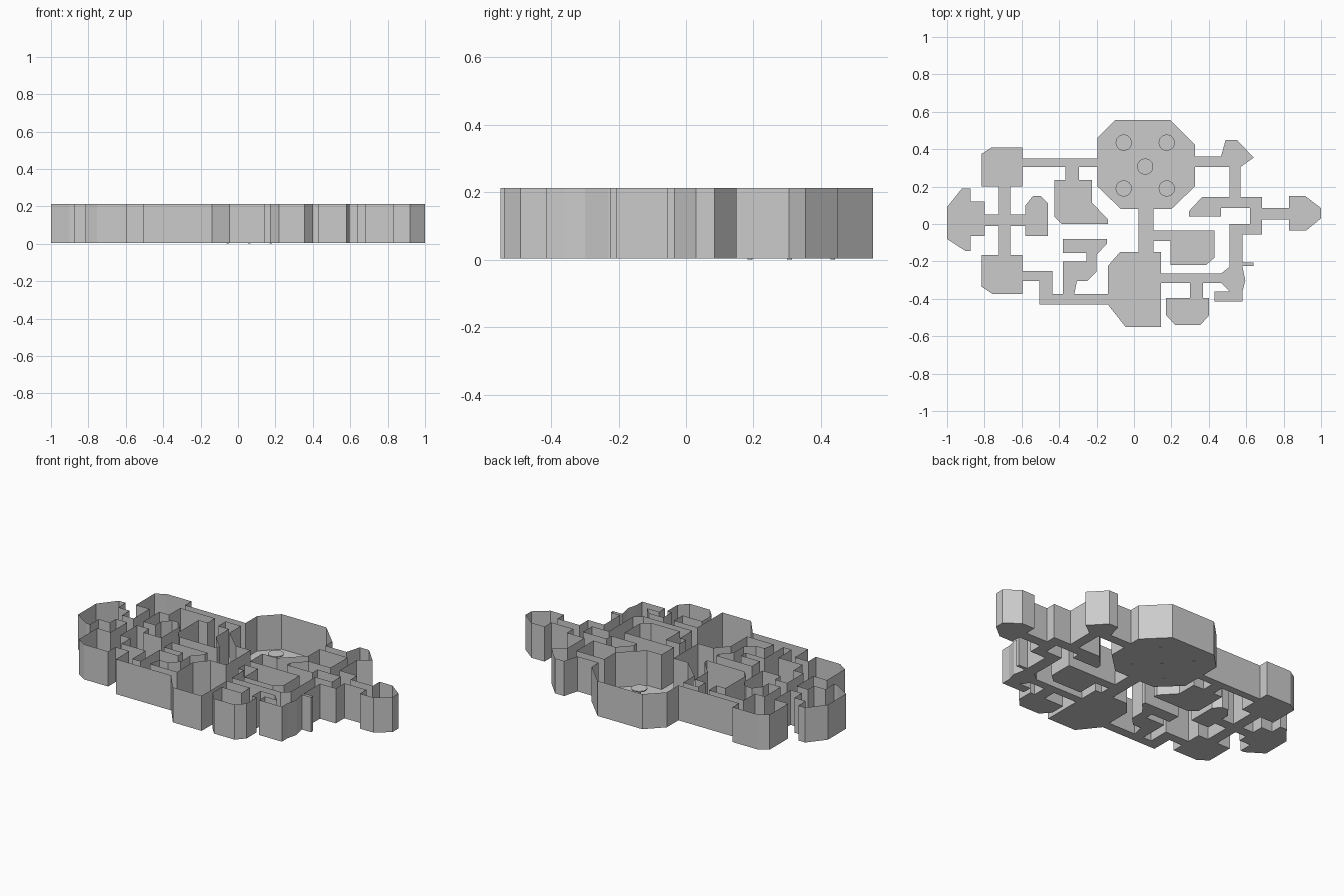
import bpy, bmesh, math
from mathutils import Vector
from mathutils.geometry import delaunay_2d_cdt

if "Cube" in bpy.data.objects:
    bpy.data.objects.remove(bpy.data.objects["Cube"])

FLOOR, TOP = 0.003, 0.212


def box(x0, x1, y0, y1):
    return [(x0, y0), (x1, y0), (x1, y1), (x0, y1)]


# Room floor plans
cafeteria = [(-.195, .46), (-.10, .555), (.195, .555), (.325, .425),
             (.325, .20), (.20, .08), (-.07, .08), (-.195, .20)]
upper_left = [(-.815, .375), (-.76, .41), (-.595, .41), (-.595, .20), (-.815, .20)]
far_left = [(-1, .09), (-.92, .19), (-.875, .19), (-.875, .12), (-.80, .12),
            (-.80, -.065), (-.875, -.065), (-.875, -.145), (-.90, -.145), (-1, -.08)]
inner_left = [(-.58, .10), (-.54, .15), (-.50, .15), (-.46, .11), (-.46, -.065), (-.58, -.065)]
lower_left = [(-.815, -.165), (-.595, -.165), (-.595, -.375), (-.755, -.375), (-.815, -.335)]
hook_room = [(-.38, -.08), (-.145, -.08), (-.145, -.105), (-.20, -.165), (-.20, -.255),
             (-.25, -.305), (-.305, -.305), (-.32, -.38), (-.38, -.38), (-.38, -.20),
             (-.255, -.20), (-.255, -.155), (-.38, -.155)]
storage = [(-.14, -.225), (-.075, -.15), (.145, -.15), (.145, -.55), (-.045, -.55), (-.14, -.43)]
boot_room = [(-.425, .235), (-.225, .235), (-.225, .115), (-.14, .025),
             (-.14, 0), (-.385, 0), (-.425, .04)]
office = [(.195, -.035), (.43, -.035), (.43, -.18), (.385, -.22), (.195, -.22)]
upper_right = [(.465, .36), (.49, .45), (.55, .45), (.64, .355), (.57, .305), (.465, .305)]
wedge_room = [(.295, .07), (.365, .145), (.685, .145), (.685, .085),
              (.465, .085), (.465, .04), (.295, .04)]
far_right = [(.83, .15), (.915, .15), (1, .085), (1, .03), (.92, -.035), (.83, -.035)]
lower_right = [(.51, -.23), (.465, -.265), (.465, -.315), (.51, -.36), (.43, -.36),
               (.43, -.415), (.58, -.415), (.58, -.36), (.595, -.30), (.58, -.23)]
bottom_room = [(.17, -.395), (.40, -.395), (.40, -.49), (.355, -.54), (.22, -.54), (.17, -.485)]
rooms = [cafeteria, upper_left, far_left, inner_left, lower_left, hook_room, storage,
         boot_room, office, upper_right, wedge_room, far_right, lower_right, bottom_room]

# Corridors, slightly overlapping the rooms they join
corridors = [box(*b) for b in (
    (-.60, -.19, .305, .35), (-.725, -.66, -.17, .21), (-.81, -.57, -.01, .05),
    (-.60, -.435, -.305, -.25), (-.505, -.435, -.43, -.25), (-.505, -.13, -.43, -.375),
    (.025, .105, -.16, .09), (-.365, -.295, .23, .31), (.10, .20, -.09, -.035),
    (.32, .47, .305, .36), (.51, .57, .14, .31), (.62, .685, -.055, .09),
    (.68, .84, .025, .085), (.51, .685, -.055, 0), (.51, .58, -.24, -.05),
    (.14, .47, -.315, -.265), (.30, .37, -.40, -.31), (.57, .64, -.225, -.205))]
plans = rooms + corridors


def inside(p, plan):
    """Even-odd test of a point against one floor plan."""
    hit = False
    for (x0, y0), (x1, y1) in zip(plan, plan[1:] + plan[:1]):
        if (y0 > p.y) != (y1 > p.y) and p.x < x0 + (p.y - y0) * (x1 - x0) / (y1 - y0):
            hit = not hit
    return hit


def add_object(name, bm):
    mesh = bpy.data.meshes.new(name)
    bm.to_mesh(mesh)
    bm.free()
    obj = bpy.data.objects.new(name, mesh)
    bpy.context.collection.objects.link(obj)
    return obj


# Floor: union of all plans; walls: outline of that union raised
points, edges = [], []
for plan in plans:
    start, n = len(points), len(plan)
    edges += [(start + i, start + (i + 1) % n) for i in range(n)]
    points += [Vector(p) for p in plan]
verts, _, tris, *_ = delaunay_2d_cdt(points, edges, [], 0, 1e-4)
bm = bmesh.new()
vs = [bm.verts.new((v.x, v.y, FLOOR)) for v in verts]
for tri in tris:
    centre = sum((verts[i] for i in tri), Vector((0, 0))) / 3
    if any(inside(centre, plan) for plan in plans):
        bm.faces.new([vs[i] for i in tri])
bmesh.ops.delete(bm, geom=[v for v in bm.verts if not v.link_faces], context='VERTS')
outline = [e for e in bm.edges if e.is_boundary]
raised = bmesh.ops.extrude_edge_only(bm, edges=outline)["geom"]
bmesh.ops.translate(bm, vec=(0, 0, TOP - FLOOR),
                    verts=[g for g in raised if isinstance(g, bmesh.types.BMVert)])
bmesh.ops.recalc_face_normals(bm, faces=bm.faces)
bmesh.ops.dissolve_limit(bm, angle_limit=0.01, verts=bm.verts, edges=bm.edges)
add_object("floor_and_walls", bm)


# Round tables on thin legs that poke just below the floor
def cylinder(bm, x, y, z0, z1, r, n):
    new = bmesh.ops.create_cone(bm, cap_ends=True, segments=n, radius1=r, radius2=r, depth=z1 - z0)
    bmesh.ops.translate(bm, vec=(x, y, (z0 + z1) / 2), verts=new["verts"])


for x, y in ((.06, .307), (-.055, .435), (.175, .435), (-.055, .19), (.175, .19)):
    bm = bmesh.new()
    cylinder(bm, x, y, 0, .032, .007, 16)
    cylinder(bm, x, y, .03, .036, .043, 32)
    obj = add_object("round_table", bm)
    for p in obj.data.polygons:
        p.use_smooth = abs(p.normal.z) < 0.5
